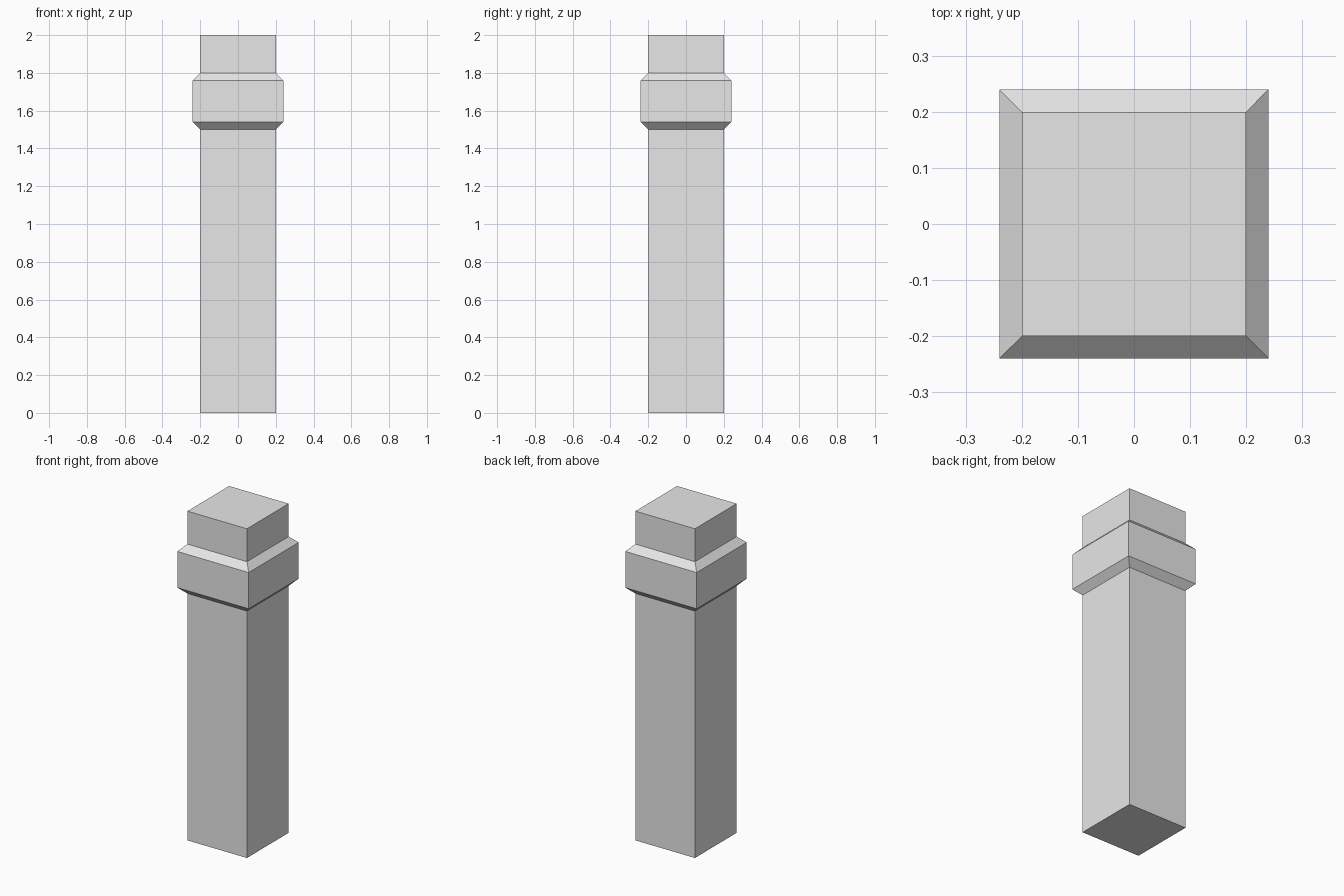
import bpy
import bmesh

default_cube = bpy.data.objects.get("Cube")
if default_cube:
    bpy.data.objects.remove(default_cube, do_unlink=True)

# Plain grey stone
stone = bpy.data.materials.new("light_grey_stone")
stone.use_nodes = True
GREY = (0.8, 0.8, 0.8, 1)
stone.diffuse_color = GREY
stone.node_tree.nodes["Principled BSDF"].inputs["Base Color"].default_value = GREY


def square_column(name, profile):
    """Stack square rings of (half width, height) and cap both ends."""
    bm = bmesh.new()
    corners = [(-1, -1), (1, -1), (1, 1), (-1, 1)]
    rings = [[bm.verts.new((x * r, y * r, z)) for x, y in corners]
             for r, z in profile]
    for low, high in zip(rings, rings[1:]):
        for i in range(4):
            j = (i + 1) % 4
            bm.faces.new((low[i], low[j], high[j], high[i]))
    bm.faces.new(rings[0][::-1])
    bm.faces.new(rings[-1])
    mesh = bpy.data.meshes.new(name)
    bm.to_mesh(mesh)
    bm.free()
    mesh.materials.append(stone)
    obj = bpy.data.objects.new(name, mesh)
    bpy.context.collection.objects.link(obj)
    return obj


# Square post with a chamfered collar near the top
HALF, COLLAR = 0.2, 0.24
square_column("post_with_collar", [
    (HALF, 0), (HALF, 1.5),
    (COLLAR, 1.54), (COLLAR, 1.76),
    (HALF, 1.8), (HALF, 2),
])
